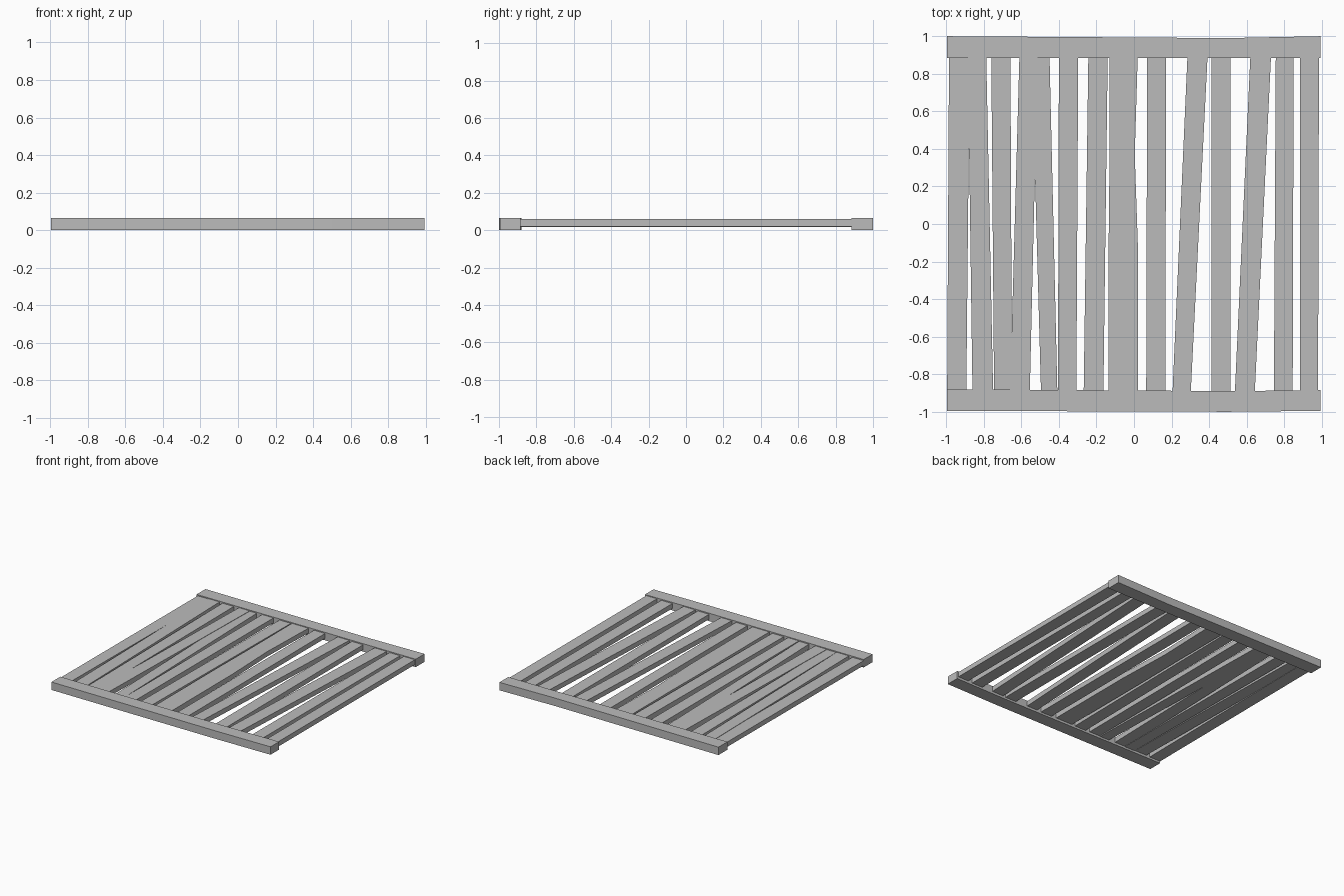
import bpy
import bmesh

if "Cube" in bpy.data.objects:
    bpy.data.objects.remove(bpy.data.objects["Cube"], do_unlink=True)

grey = bpy.data.materials.new("weathered grey")
grey.use_nodes = True
colour = (0.5, 0.5, 0.5, 1)
grey.diffuse_color = colour
grey.node_tree.nodes["Principled BSDF"].inputs["Base Color"].default_value = colour


def loft_plank(name, sections):
    """Join four-cornered cross-sections into one closed, flat-faced plank."""
    bm = bmesh.new()
    rings = [[bm.verts.new(co) for co in section] for section in sections]
    for a, b in zip(rings, rings[1:]):
        for i in range(4):
            j = (i + 1) % 4
            bm.faces.new((a[i], a[j], b[j], b[i]))
    bm.faces.new(rings[0])
    bm.faces.new(rings[-1])
    bmesh.ops.recalc_face_normals(bm, faces=bm.faces)
    mesh = bpy.data.meshes.new(name)
    bm.to_mesh(mesh)
    bm.free()
    mesh.materials.append(grey)
    plank = bpy.data.objects.new(name, mesh)
    bpy.context.collection.objects.link(plank)
    return plank


def rail(name, stations):
    """Plank running along x; each station is (x, near y, far y)."""
    low, high = 0, 0.065
    loft_plank(name, [[(x, near, low), (x, far, low), (x, far, high), (x, near, high)]
                      for x, near, far in stations])


def slat(name, stations, low, high):
    """Plank running along y; each station is (y, left x, right x)."""
    loft_plank(name, [[(a, y, low), (b, y, low), (b, y, high), (a, y, high)]
                      for y, a, b in stations])


# End rails, very slightly uneven like hand-cut timber
rail("front_rail", [(-0.995, -0.995, -0.88), (0.5, -1, -0.89), (0.992, -0.995, -0.885)])
rail("back_rail", [(-0.995, 0.885, 1), (0.5, 0.885, 0.99), (0.992, 0.885, 1)])

# Slats: left and right edges at the front end, then at the back end
slat_edges = [
    (-0.995, -0.893, -0.985, -0.875),
    (-0.86, -0.75, -0.885, -0.787),
    (-0.745, -0.65, -0.76, -0.658),
    (-0.66, -0.555, -0.61, -0.513),
    (-0.495, -0.408, -0.545, -0.45),
    (-0.405, -0.307, -0.4, -0.297),
    (-0.268, -0.163, -0.243, -0.14),
    (-0.135, 0.02, -0.13, 0.02),
    (0.065, 0.168, 0.07, 0.17),
    (0.205, 0.302, 0.285, 0.392),
    (0.413, 0.515, 0.413, 0.515),
    (0.537, 0.643, 0.62, 0.73),
    (0.745, 0.845, 0.755, 0.85),
    (0.883, 0.98, 0.883, 0.985),
]
end = 0.9
waist = 0.37
wide_slat = 7
for index, (front_a, front_b, back_a, back_b) in enumerate(slat_edges):
    stations = [(-end, front_a, front_b), (end, back_a, back_b)]
    if index == wide_slat:
        # The wide board narrows a little past its middle
        stations.insert(1, (waist, back_a, 0.004))
        stations.insert(1, (-0.1, front_a, front_b))
    # Neighbours sit at slightly different heights where they overlap
    lift = 0.003 * (index % 2)
    slat(f"slat_{index + 1}", stations, 0.016 + lift, 0.056 + lift)
